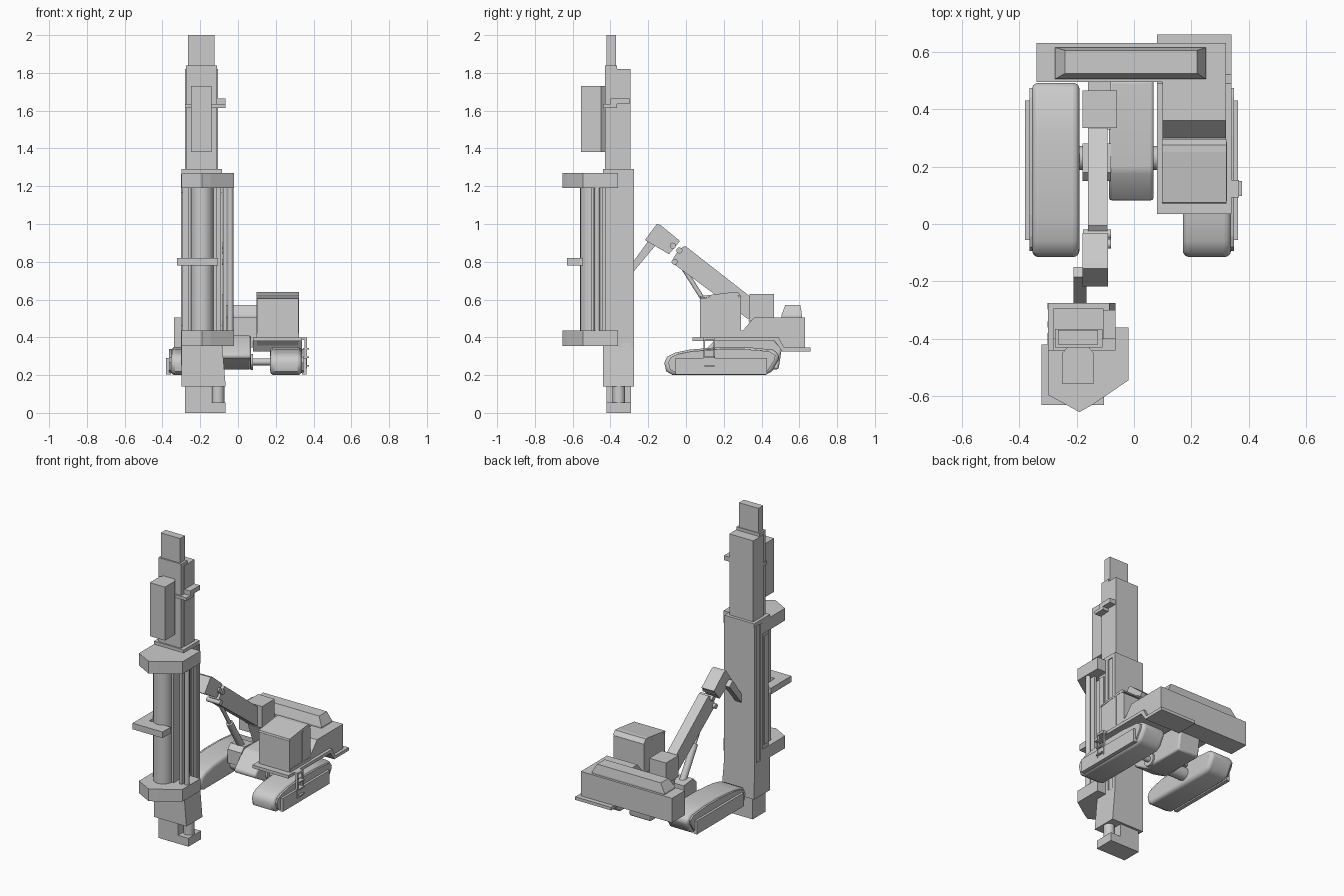
import bpy, bmesh
from mathutils import Vector


def finish(name, bm, bevel=0.0, segments=1, smooth=False):
    bmesh.ops.recalc_face_normals(bm, faces=bm.faces)
    me = bpy.data.meshes.new(name)
    bm.to_mesh(me)
    bm.free()
    ob = bpy.data.objects.new(name, me)
    bpy.context.collection.objects.link(ob)
    if bevel:
        m = ob.modifiers.new("bevel", 'BEVEL')
        m.width, m.segments = bevel, segments
        m.limit_method, m.angle_limit = 'ANGLE', 0.9
    if smooth:
        bpy.ops.object.select_all(action='DESELECT')
        bpy.context.view_layer.objects.active = ob
        ob.select_set(True)
        bpy.ops.object.shade_smooth_by_angle(angle=0.7)
    return ob


def prism(name, pts, axis, a, b, **kw):
    """Extrude a 2D profile: axis 'x' takes (y, z), 'y' takes (x, z), 'z' takes (x, y)."""
    put = {'x': lambda p, t: (t, p[0], p[1]),
           'y': lambda p, t: (p[0], t, p[1]),
           'z': lambda p, t: (p[0], p[1], t)}[axis]
    bm = bmesh.new()
    lo = [bm.verts.new(put(p, a)) for p in pts]
    hi = [bm.verts.new(put(p, b)) for p in pts]
    bm.faces.new(lo)
    bm.faces.new(hi)
    n = len(pts)
    for i in range(n):
        bm.faces.new((lo[i], lo[(i + 1) % n], hi[(i + 1) % n], hi[i]))
    return finish(name, bm, **kw)


def box(name, x0, x1, y0, y1, z0, z1, **kw):
    return prism(name, [(x0, y0), (x1, y0), (x1, y1), (x0, y1)], 'z', z0, z1, **kw)


def rod(name, p, q, r, sides=20):
    p, q = Vector(p), Vector(q)
    bm = bmesh.new()
    bmesh.ops.create_cone(bm, cap_ends=True, segments=sides, radius1=r, radius2=r,
                          depth=(q - p).length)
    rot = (q - p).to_track_quat('Z', 'Y').to_matrix().to_4x4()
    bm.transform(rot)
    bmesh.ops.translate(bm, verts=bm.verts, vec=(p + q) / 2)
    return finish(name, bm, smooth=True)


# --- Drill mast ---
box("mast_column", -0.295, -0.09, -0.43, -0.275, 0.36, 1.27)
prism("mast_lower_skirt", [(-0.30, 0.14), (-0.065, 0.14), (-0.085, 0.37), (-0.30, 0.37)],
      'y', -0.44, -0.275)
box("mast_top_plate", -0.30, -0.085, -0.44, -0.275, 1.265, 1.29)
box("upper_mast", -0.28, -0.107, -0.40, -0.295, 1.29, 1.82)
box("upper_mast_front", -0.275, -0.11, -0.43, -0.365, 1.29, 1.84)
box("mast_tip", -0.265, -0.125, -0.42, -0.37, 1.84, 2.0)
prism("rotary_head", [(-0.25, -0.555), (-0.14, -0.555), (-0.14, -0.45), (-0.165, -0.42),
                      (-0.225, -0.42), (-0.25, -0.45)], 'z', 1.38, 1.73)
box("hose_bracket", -0.28, -0.065, -0.44, -0.365, 1.615, 1.635)
box("hose_bracket_side", -0.11, -0.065, -0.40, -0.30, 1.635, 1.665)

# guide rails on both mast sides
for side, x0, x1 in (("left", -0.302, -0.29), ("right", -0.095, -0.083)):
    box(f"front_guide_rail_{side}", x0, x1, -0.42, -0.38, 0.46, 1.17)
    box(f"mid_guide_rail_{side}", x0, x1, -0.36, -0.34, 0.25, 1.265)
    box(f"back_guide_rail_{side}", x0, x1, -0.297, -0.275, 0.25, 1.265)

# mast foot
box("foot_plate", -0.28, -0.065, -0.42, -0.29, 0.0, 0.055)
box("foot_block", -0.28, -0.14, -0.42, -0.29, 0.05, 0.14)
rod("foot_post", (-0.105, -0.355, 0.05), (-0.105, -0.355, 0.15), 0.033)

# carousel with drill tubes between two end plates
plate = [(-0.30, -0.36), (-0.30, -0.595), (-0.19, -0.655), (-0.145, -0.63),
         (-0.02, -0.545), (-0.02, -0.36)]
prism("carousel_lower_plate", plate, 'z', 0.355, 0.435)
prism("carousel_upper_plate", plate, 'z', 1.19, 1.27)
rod("drill_tube", (-0.19, -0.50, 0.43), (-0.19, -0.50, 1.195), 0.06, 28)
box("tube_backing", -0.265, -0.115, -0.50, -0.42, 0.43, 1.19)
box("spare_rod_channel", -0.08, -0.062, -0.49, -0.44, 0.43, 1.19)
rod("spare_rod", (-0.04, -0.47, 0.43), (-0.04, -0.47, 1.19), 0.015, 12)
box("tube_clamp", -0.322, -0.105, -0.63, -0.545, 0.78, 0.82)
box("tube_clamp_arm", -0.322, -0.26, -0.55, -0.42, 0.78, 0.82)

# --- Boom ---
prism("boom", [(0.36, 0.60), (-0.005, 0.885), (-0.04, 0.862), (-0.066, 0.82), (-0.06, 0.785),
               (0.0, 0.74), (0.33, 0.495), (0.36, 0.52)], 'x', -0.16, -0.092)
prism("boom_head", [(-0.217, 0.915), (-0.155, 1.0), (-0.135, 0.995), (-0.032, 0.91),
                    (-0.09, 0.84)], 'x', -0.18, -0.09)
for i, (y, z) in enumerate(((-0.07, 0.885), (-0.035, 0.86), (-0.06, 0.80))):
    rod(f"boom_pin_{i}", (-0.177, y, z), (-0.08, y, z), 0.016, 14)
prism("mast_link", [(-0.28, 0.80), (-0.28, 0.745), (-0.15, 0.90), (-0.185, 0.93)],
      'x', -0.21, -0.165)
box("boom_foot", -0.18, -0.06, 0.335, 0.465, 0.49, 0.63)
prism("boom_foot_bracket", [(0.33, 0.49), (0.50, 0.49), (0.50, 0.36), (0.38, 0.36)],
      'x', -0.16, -0.08)
rod("boom_cylinder", (-0.125, 0.09, 0.60), (-0.125, 0.215, 0.40), 0.022, 16)
rod("boom_piston", (-0.125, -0.01, 0.76), (-0.125, 0.11, 0.57), 0.012, 12)
prism("boom_cylinder_pedestal", [(0.15, 0.30), (0.28, 0.30), (0.28, 0.41), (0.18, 0.42),
                                 (0.15, 0.39)], 'x', -0.18, -0.08)

# --- Undercarriage ---
track = [(-0.115, 0.265), (-0.105, 0.22), (-0.07, 0.20), (0.42, 0.20), (0.455, 0.22),
         (0.49, 0.28), (0.495, 0.31), (0.46, 0.335), (0.32, 0.348), (0.18, 0.348),
         (0.02, 0.335), (-0.06, 0.318), (-0.10, 0.298)]
for side, x0, x1, out in (("left", -0.355, -0.19, -0.38), ("right", 0.17, 0.338, 0.363)):
    bm_ob = prism(f"{side}_track", track, 'x', x0, x1, bevel=0.022, segments=4, smooth=True)
    edge = x0 if side == "left" else x1
    box(f"{side}_track_frame", min(edge, out), max(edge, out), -0.055, 0.43, 0.203, 0.29)
    rim = [(0.187 + (y - 0.187) * 0.93, 0.275 + (z - 0.275) * 0.85) for y, z in track]
    mid = edge + (out - edge) * 0.3
    prism(f"{side}_track_side", rim, 'x', min(edge, mid) - 0.002, max(edge, mid) + 0.002)
prism("chassis", [(0.08, 0.31), (0.175, 0.405), (0.20, 0.41), (0.50, 0.41), (0.51, 0.36),
                  (0.49, 0.23), (0.19, 0.23), (0.085, 0.29)], 'x', -0.087, 0.068,
      bevel=0.01, segments=2, smooth=True)
rod("axle", (-0.20, 0.23, 0.27), (0.18, 0.23, 0.27), 0.018)
for side, x0, x1 in (("left", -0.19, -0.08), ("right", 0.065, 0.08)):
    rod(f"axle_hub_{side}", (x0, 0.23, 0.27), (x1, 0.23, 0.27), 0.042)

# --- Superstructure ---
box("counterweight", -0.34, 0.32, 0.495, 0.63, 0.345, 0.505)
bm = bmesh.new()
lo = [(-0.275, 0.505), (0.25, 0.505), (0.25, 0.615), (-0.275, 0.615)]
hi = [(-0.24, 0.525), (0.22, 0.525), (0.22, 0.605), (-0.24, 0.605)]
rings = [[bm.verts.new((x, y, z)) for x, y in ring]
         for ring, z in ((lo, 0.50), (lo, 0.515), (hi, 0.57))]
for a, b in zip(rings, rings[1:]):
    for i in range(4):
        bm.faces.new((a[i], a[(i + 1) % 4], b[(i + 1) % 4], b[i]))
bm.faces.new(rings[0])
bm.faces.new(rings[-1])
finish("engine_cover", bm)
prism("engine_housing", [(0.28, 0.39), (0.28, 0.435), (0.30, 0.435), (0.36, 0.505),
                         (0.50, 0.505), (0.50, 0.345), (0.45, 0.39)], 'x', 0.10, 0.32)
prism("walkway", [(0.035, 0.38), (0.035, 0.40), (0.49, 0.40), (0.52, 0.345), (0.66, 0.345),
                  (0.66, 0.325), (0.51, 0.325), (0.47, 0.38)], 'x', 0.08, 0.34)

# operator cab
cab = [(0.075, 0.40), (0.075, 0.605), (0.26, 0.63), (0.29, 0.61), (0.29, 0.40)]
prism("cab", cab, 'x', 0.10, 0.32)
prism("cab_roof", [(0.072, 0.608), (0.075, 0.618), (0.25, 0.64), (0.275, 0.64), (0.295, 0.615),
                   (0.262, 0.625)], 'x', 0.098, 0.322)
for side, x in (("left", 0.098), ("right", 0.318)):
    box(f"cab_pillar_{side}", x, x + 0.006, 0.205, 0.22, 0.41, 0.615)
    box(f"cab_sill_{side}", x, x + 0.006, 0.08, 0.285, 0.40, 0.42)

# access ladder
for y in (0.097, 0.150):
    box("ladder_rail", 0.352, 0.366, y - 0.004, y + 0.004, 0.235, 0.40)
for z in (0.245, 0.29, 0.335):
    box("ladder_step", 0.345, 0.376, 0.097, 0.150, z, z + 0.008)
box("ladder_mount", 0.33, 0.366, 0.093, 0.154, 0.385, 0.40)
